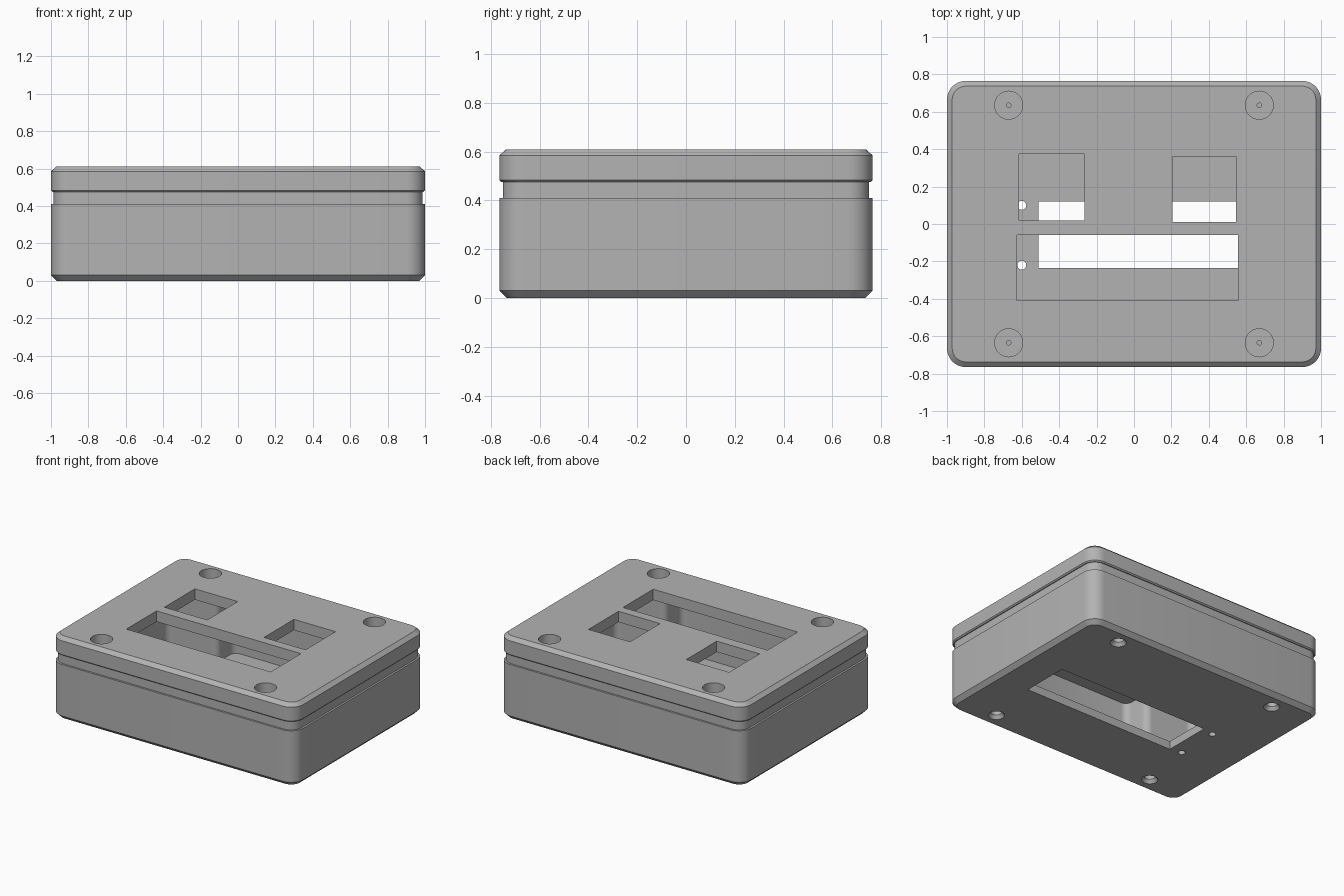
import bpy, bmesh, math

if "Cube" in bpy.data.objects:
    bpy.data.objects.remove(bpy.data.objects["Cube"])

grey = bpy.data.materials.new("grey_plastic")
grey.diffuse_color = (0.45, 0.45, 0.45, 1)
grey.use_nodes = True
grey.node_tree.nodes["Principled BSDF"].inputs["Base Color"].default_value = grey.diffuse_color


def rounded(points, r, n=8):
    """Right-angled outline with every corner rounded."""
    out = []
    for i, (px, py) in enumerate(points):
        ax, ay = points[i - 1]
        bx, by = points[(i + 1) % len(points)]
        la, lb = math.hypot(ax - px, ay - py), math.hypot(bx - px, by - py)
        sx, sy = (ax - px) / la * r, (ay - py) / la * r
        ex, ey = (bx - px) / lb * r, (by - py) / lb * r
        for k in range(n + 1):
            t = math.pi / 2 * k / n
            c, s = math.cos(t), math.sin(t)
            out.append((px + sx + ex - ex * c - sx * s, py + sy + ey - ey * c - sy * s))
    return out


def loft(name, sections):
    """Closed solid through (z, outline) sections."""
    bm = bmesh.new()
    rings = [[bm.verts.new((x, y, z)) for x, y in pts] for z, pts in sections]
    n = len(rings[0])
    for a, b in zip(rings, rings[1:]):
        for i in range(n):
            j = (i + 1) % n
            bm.faces.new((a[i], a[j], b[j], b[i]))
    bm.faces.new(rings[0][::-1])
    bm.faces.new(rings[-1])
    bmesh.ops.recalc_face_normals(bm, faces=bm.faces)
    me = bpy.data.meshes.new(name)
    bm.to_mesh(me)
    bm.free()
    me.materials.append(grey)
    ob = bpy.data.objects.new(name, me)
    bpy.context.collection.objects.link(ob)
    return ob


def shell(inset):
    x, y = 1 - inset, 0.765 - inset
    return rounded([(-x, -y), (x, -y), (x, y), (-x, y)], 0.1 - inset)


def block(x0, x1, y0, y1, z0, z1):
    pts = [(x0, y0), (x1, y0), (x1, y1), (x0, y1)]
    return loft("cutter", [(z0, pts), (z1, pts)])


def bore(x, y, steps, n=32):
    """Round cutter from (z, radius) steps."""
    ring = [(math.cos(2 * math.pi * i / n), math.sin(2 * math.pi * i / n)) for i in range(n)]
    return loft("cutter", [(z, [(x + r * c, y + r * s) for c, s in ring]) for z, r in steps])


def cavity(z0, z1):
    """Inner space that leaves a screw post in each corner."""
    w, d, px, py = 0.9, 0.67, 0.5, 0.47
    pts = rounded([(-px, -d), (px, -d), (px, -py), (w, -py), (w, py), (px, py),
                   (px, d), (-px, d), (-px, py), (-w, py), (-w, -py), (-px, -py)], 0.05, 5)
    return loft("cutter", [(z0, pts), (z1, pts)])


def carve(ob, cutters):
    for c in cutters:
        m = ob.modifiers.new("cut", 'BOOLEAN')
        m.operation, m.solver, m.object = 'DIFFERENCE', 'EXACT', c
    dg = bpy.context.evaluated_depsgraph_get()
    me = bpy.data.meshes.new_from_object(ob.evaluated_get(dg))
    ob.modifiers.clear()
    ob.data = me
    for c in cutters:
        bpy.data.objects.remove(c)
    for o in bpy.context.selected_objects:
        o.select_set(False)
    bpy.context.view_layer.objects.active = ob
    ob.select_set(True)
    bpy.ops.object.shade_smooth_by_angle(angle=math.radians(30))


screws = [(sx * 0.67, sy * 0.635) for sx in (-1, 1) for sy in (-1, 1)]

# Base tray: chamfered foot, straight walls, stepped-in rim
base = loft("base_tray", [(0, shell(0.03)), (0.03, shell(0)), (0.41, shell(0)),
                          (0.41, shell(0.014)), (0.475, shell(0.014))])
cuts = [cavity(0.06, 0.7), block(-0.51, 0.73, -0.235, 0.12, -0.1, 0.2)]
cuts += [bore(-0.6, y, [(-0.1, 0.024), (0.2, 0.024)]) for y in (0.1, -0.22)]
cuts += [bore(x, y, [(-0.02, 0.055), (0.0, 0.055), (0.025, 0.037), (0.3, 0.037)]) for x, y in screws]
carve(base, cuts)

# Lid: chamfered top, three windows, counterbored screw holes
lid = loft("lid", [(0.475, shell(0.008)), (0.483, shell(0)), (0.585, shell(0)), (0.61, shell(0.028))])
cuts = [cavity(0.4, 0.53),
        block(-0.615, -0.265, 0.02, 0.375, 0.4, 0.7),
        block(0.205, 0.545, 0.01, 0.36, 0.4, 0.7),
        block(-0.625, 0.555, -0.41, -0.058, 0.4, 0.7)]
cuts += [bore(x, y, [(0.49, 0.012), (0.51, 0.012), (0.51, 0.075), (0.7, 0.075)]) for x, y in screws]
carve(lid, cuts)
